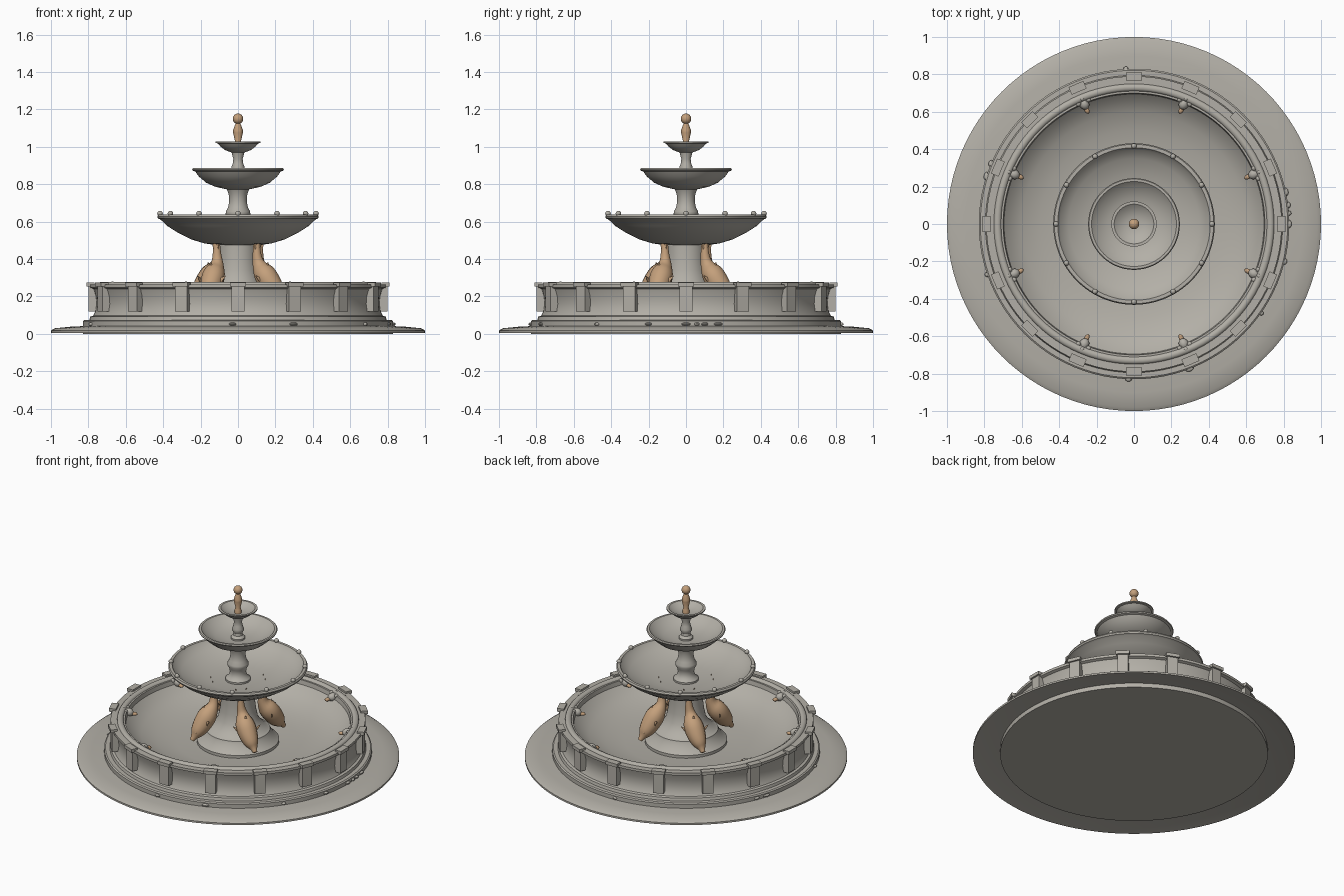
import bpy, bmesh, math
from math import cos, sin, radians, tau
from mathutils import Matrix, Vector

cube = bpy.data.objects.get("Cube")
if cube:
    bpy.data.objects.remove(cube, do_unlink=True)


def material(name, rgb):
    m = bpy.data.materials.new(name)
    m.use_nodes = True
    m.diffuse_color = (*rgb, 1)
    m.node_tree.nodes["Principled BSDF"].inputs["Base Color"].default_value = (*rgb, 1)
    return m


STONE = material("grey stone", (0.45, 0.43, 0.385))
BRONZE = material("warm bronze", (0.55, 0.35, 0.2))


def finish(name, bm, mat, angle=35):
    """Turn a bmesh into an object, smooth but with sharp edges kept."""
    bmesh.ops.recalc_face_normals(bm, faces=bm.faces)
    for f in bm.faces:
        f.smooth = True
    for e in bm.edges:
        e.smooth = e.calc_face_angle(0) < radians(angle)
    me = bpy.data.meshes.new(name)
    bm.to_mesh(me)
    bm.free()
    me.materials.append(mat)
    ob = bpy.data.objects.new(name, me)
    bpy.context.collection.objects.link(ob)
    return ob


def lathe(name, profile, mat=STONE, steps=96, closed=False):
    """Spin (radius, height) points around the z axis."""
    bm = bmesh.new()
    vs = [bm.verts.new((r, 0, z)) for r, z in profile]
    pairs = list(zip(vs, vs[1:])) + ([(vs[-1], vs[0])] if closed else [])
    edges = [bm.edges.new(p) for p in pairs]
    bmesh.ops.spin(bm, geom=vs + edges, cent=(0, 0, 0), axis=(0, 0, 1),
                   angle=tau, steps=steps, use_merge=True)
    bmesh.ops.remove_doubles(bm, verts=bm.verts, dist=0.0003)
    return finish(name, bm, mat)


def around(radius, angle, z):
    """Matrix whose local x points outwards at the given angle."""
    return Matrix.Rotation(angle, 4, 'Z') @ Matrix.Translation((radius, 0, z))


def ball(bm, mat, size, seg=12):
    bmesh.ops.create_uvsphere(bm, u_segments=seg, v_segments=seg // 2 + 2, radius=1,
                              matrix=mat @ Matrix.Diagonal((*size, 1)))


def box(bm, mat, size):
    bmesh.ops.create_cube(bm, size=1, matrix=mat @ Matrix.Diagonal((*size, 1)))


def cone(bm, a, b, r, flat):
    """Cone from a to b, flattened along its local x."""
    a, b = Vector(a), Vector(b)
    rot = (b - a).to_track_quat('Z', 'Y').to_matrix().to_4x4()
    bmesh.ops.create_cone(bm, segments=10, radius1=r, radius2=0.002, depth=(b - a).length,
                          cap_ends=True, matrix=Matrix.Translation((a + b) / 2) @ rot
                          @ Matrix.Diagonal((flat, 1, 1, 1)))


# Sloping apron and stepped main basin
lathe("ground_apron", [(0.82, 0.03), (0.92, 0.02), (1, 0.006), (1, 0.018), (0.98, 0.03),
                       (0.9, 0.038), (0.82, 0.042)], closed=True)
lathe("basin", [(0, 0), (0.83, 0), (0.83, 0.068), (0.822, 0.074), (0.795, 0.074),
                (0.79, 0.092), (0.775, 0.097), (0.763, 0.12), (0.757, 0.16), (0.76, 0.2),
                (0.772, 0.24), (0.79, 0.247), (0.79, 0.264), (0.7, 0.264), (0.695, 0.235),
                (0.66, 0.2), (0.6, 0.165), (0.5, 0.135), (0.38, 0.118), (0, 0.112)])
lathe("basin_rim", [(0.73 + 0.02 * cos(i * tau / 12), 0.262 + 0.016 * sin(i * tau / 12))
                    for i in range(12)], closed=True)

# Sixteen pilasters with caps around the basin wall
bm = bmesh.new()
for i in range(16):
    a = i * tau / 16
    box(bm, around(0.777, a, 0.19), (0.042, 0.068, 0.14))
    box(bm, around(0.788, a, 0.265), (0.044, 0.086, 0.022))
finish("pilasters", bm, STONE)

# Central pedestal
lathe("pedestal", [(0, 0.1), (0.255, 0.1), (0.255, 0.135), (0.235, 0.15), (0.205, 0.19),
                   (0.2, 0.205), (0.185, 0.21), (0.15, 0.245), (0.125, 0.28), (0.112, 0.34),
                   (0.105, 0.4), (0.105, 0.48), (0, 0.48)])

# Three stacked bowls
lathe("large_bowl", [(0, 0.475), (0.12, 0.475), (0.18, 0.484), (0.25, 0.505), (0.32, 0.54),
                     (0.38, 0.578), (0.415, 0.612), (0.428, 0.617), (0.432, 0.627),
                     (0.426, 0.638), (0.408, 0.638), (0.396, 0.62), (0.35, 0.59),
                     (0.27, 0.56), (0.18, 0.542), (0, 0.535)])
lathe("middle_bowl", [(0, 0.773), (0.06, 0.773), (0.12, 0.786), (0.17, 0.808), (0.21, 0.842),
                      (0.228, 0.868), (0.242, 0.873), (0.245, 0.88), (0.24, 0.886),
                      (0.227, 0.886), (0.2, 0.86), (0.14, 0.832), (0.07, 0.82), (0, 0.82)])
lathe("small_bowl", [(0, 0.97), (0.035, 0.97), (0.07, 0.983), (0.095, 1.003), (0.108, 1.018),
                     (0.121, 1.021), (0.121, 1.028), (0.106, 1.028), (0.08, 1.008),
                     (0.04, 0.996), (0, 0.993)], steps=64)

# Stems between the bowls
lathe("lower_stem", [(0, 0.53), (0.078, 0.53), (0.078, 0.55), (0.06, 0.565), (0.05, 0.59),
                     (0.055, 0.62), (0.066, 0.64), (0.065, 0.655), (0.053, 0.675),
                     (0.047, 0.71), (0.05, 0.75), (0.062, 0.775), (0, 0.775)], steps=48)
lathe("upper_stem", [(0, 0.815), (0.045, 0.815), (0.045, 0.83), (0.03, 0.845), (0.028, 0.86),
                     (0.036, 0.875), (0.036, 0.89), (0.028, 0.91), (0.025, 0.935),
                     (0.035, 0.972), (0, 0.972)], steps=48)

# Finial with a ball on top
lathe("finial", [(0, 0.99), (0.022, 0.99), (0.02, 1.02), (0.016, 1.03), (0.026, 1.075),
                 (0.026, 1.09), (0.013, 1.125), (0, 1.125)], BRONZE, 24)
bm = bmesh.new()
ball(bm, Matrix.Translation((0, 0, 1.15)), (0.028,) * 3, 20)
finish("finial_ball", bm, BRONZE)

# Beads on the large bowl's rim
bm = bmesh.new()
for i in range(12):
    ball(bm, around(0.417, i * tau / 12, 0.643), (0.015,) * 3)
finish("rim_beads", bm, STONE)

# Eight small spout heads inside the basin rim
heads, nozzles = bmesh.new(), bmesh.new()
for i in range(8):
    m = around(0.695, (i + 0.5) * tau / 8, 0.243)
    ball(heads, m, (0.032, 0.027, 0.027))
    for dy in (-0.03, 0.03):
        ball(heads, m @ Matrix.Translation((0.012, dy, 0.014)), (0.014,) * 3)
    ball(heads, m @ Matrix.Translation((0.03, 0, 0.024)), (0.013,) * 3)
    ball(nozzles, m @ Matrix.Translation((-0.035, 0, -0.008)), (0.022, 0.013, 0.012))
finish("spout_heads", heads, STONE)
finish("spout_nozzles", nozzles, BRONZE)

# Leaping fish: body swept along a curve, from tail to snout (x, y, z, radius)
PATH = [(0.15, -0.01, 0.5, 0.016), (0.15, -0.01, 0.43, 0.022), (0.155, 0, 0.37, 0.034),
        (0.19, 0.01, 0.32, 0.064), (0.23, 0.025, 0.26, 0.06), (0.265, 0.04, 0.215, 0.045),
        (0.285, 0.05, 0.19, 0.02), (0.3, 0.055, 0.17, 0.014)]
curve = bpy.data.curves.new("fish_path", 'CURVE')
curve.dimensions = '3D'
curve.bevel_depth = 1
curve.bevel_resolution = 4
curve.use_fill_caps = True
spline = curve.splines.new('NURBS')
spline.points.add(len(PATH) - 1)
for p, (x, y, z, r) in zip(spline.points, PATH):
    p.co = (x, y, z, 1)
    p.radius = r
spline.use_endpoint_u = True
spline.order_u = 3
spline.resolution_u = 5
path_object = bpy.data.objects.new("fish_path", curve)
bpy.context.collection.objects.link(path_object)
bpy.context.view_layer.update()
body = bpy.data.meshes.new_from_object(
    path_object.evaluated_get(bpy.context.evaluated_depsgraph_get()))
bpy.data.objects.remove(path_object, do_unlink=True)

for i in range(4):
    bm = bmesh.new()
    bm.from_mesh(body)
    for side in (-1, 1):
        # forked tail, side fins and eyes
        cone(bm, (0.15, -0.01, 0.46), (0.165, -0.01 + side * 0.035, 0.55), 0.022, 0.5)
        cone(bm, (0.215, 0.02 + side * 0.035, 0.27), (0.2, 0.02 + side * 0.085, 0.31), 0.02, 0.4)
        ball(bm, Matrix.Translation((0.275, 0.042 + side * 0.026, 0.225)), (0.009,) * 3, 8)
    cone(bm, (0.215, 0.012, 0.32), (0.215, 0.01, 0.385), 0.025, 0.4)
    bm.transform(Matrix.Rotation(radians(45 + 90 * i), 4, 'Z'))
    finish("fish_%d" % (i + 1), bm, BRONZE, 50)
bpy.data.meshes.remove(body)

# Pebbles along the basin's bottom step
bm = bmesh.new()
for k, deg in enumerate((-35, -14, 0, 4, 7, 12, 93, 157, 162, 199, 268, 291)):
    ball(bm, around(0.828, radians(deg), 0.052),
         (0.016, 0.014 + 0.005 * (k % 3), 0.01), 10)
finish("pebbles", bm, STONE)
